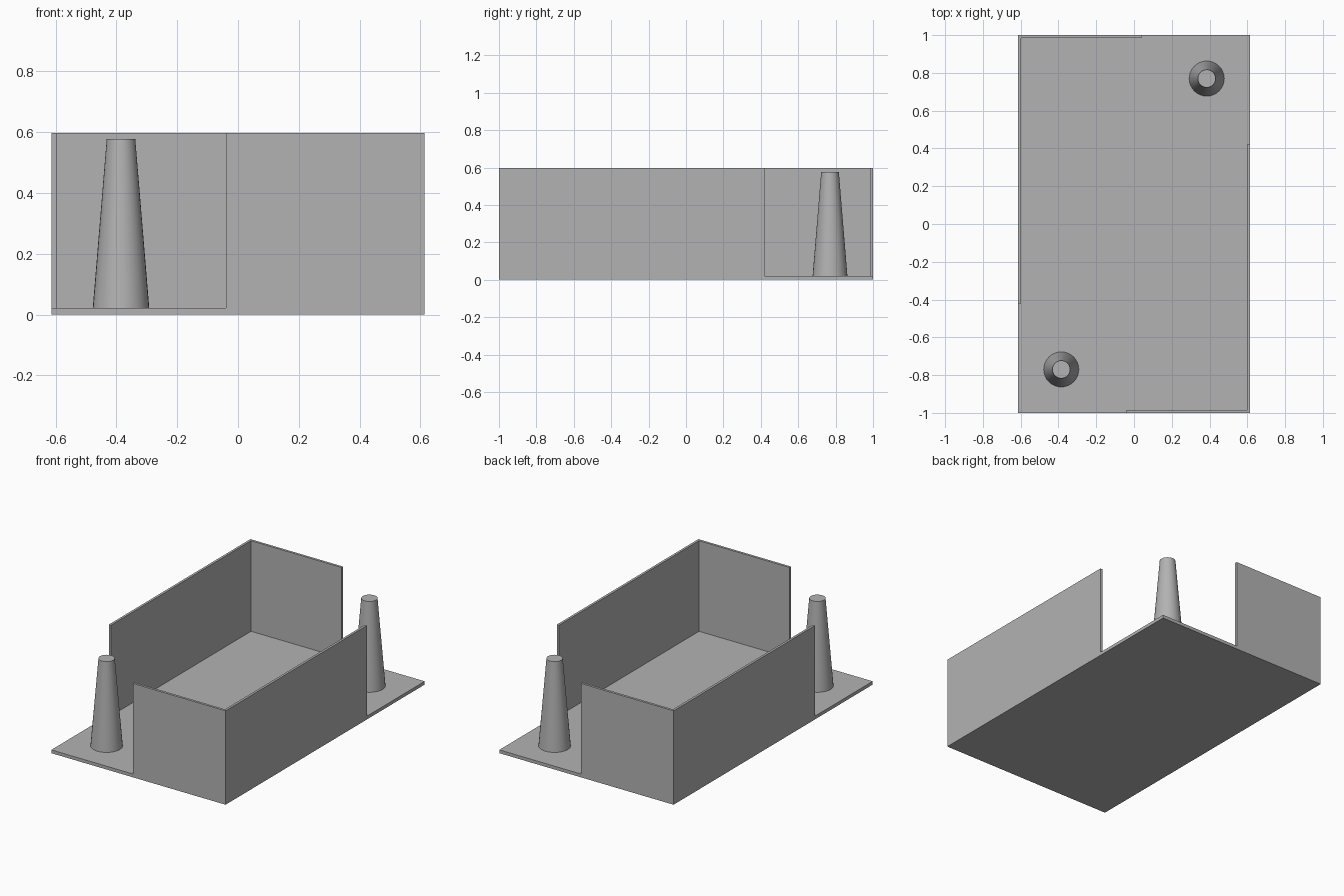
import bpy
import bmesh
import math
from mathutils import Matrix

W, L = 0.613, 1.0          # half width, half length
BASE, TOP, T = 0.021, 0.597, 0.0154

if "Cube" in bpy.data.objects:
    bpy.data.objects.remove(bpy.data.objects["Cube"], do_unlink=True)

grey = bpy.data.materials.new("light_grey")
grey.use_nodes = True
colour = (0.45, 0.45, 0.45, 1)
grey.diffuse_color = colour
grey.node_tree.nodes["Principled BSDF"].inputs["Base Color"].default_value = colour


def finish(name, bm):
    bmesh.ops.recalc_face_normals(bm, faces=bm.faces)
    mesh = bpy.data.meshes.new(name)
    bm.to_mesh(mesh)
    bm.free()
    mesh.materials.append(grey)
    obj = bpy.data.objects.new(name, mesh)
    bpy.context.collection.objects.link(obj)
    return obj


def extrude_plan(name, outline, z0, z1, turn=0):
    """Extrude a plan outline upward, turned about the z axis."""
    bm = bmesh.new()
    face = bm.faces.new([bm.verts.new((x, y, z0)) for x, y in outline])
    result = bmesh.ops.extrude_face_region(bm, geom=[face], use_keep_orig=True)
    top = [v for v in result["geom"] if isinstance(v, bmesh.types.BMVert)]
    bmesh.ops.translate(bm, verts=top, vec=(0, 0, z1 - z0))
    bm.transform(Matrix.Rotation(turn, 4, "Z"))
    return finish(name, bm)


def post(name, x, y):
    """Tapered round post standing on the base."""
    bm = bmesh.new()
    height = 0.577 - BASE
    bmesh.ops.create_cone(bm, cap_ends=True, segments=32, radius1=0.093,
                          radius2=0.047, depth=height,
                          matrix=Matrix.Translation((x, y, BASE + height / 2)))
    obj = finish(name, bm)
    bpy.ops.object.select_all(action="DESELECT")
    obj.select_set(True)
    bpy.context.view_layer.objects.active = obj
    bpy.ops.object.shade_smooth_by_angle(angle=math.radians(30))


# Base plate
extrude_plan("base_plate", [(-W, -L), (W, -L), (W, L), (-W, L)], 0, BASE)

# Two L-shaped corner walls, one turned half way round
corner = [(-0.04, -L), (W, -L), (W, 0.42), (W - T, 0.42),
          (W - T, -L + T), (-0.04, -L + T)]
extrude_plan("front_left_corner_wall", corner, BASE, TOP)
extrude_plan("back_right_corner_wall", corner, BASE, TOP, math.pi)

# Posts in the two open corners
post("front_right_post", -0.385, -0.77)
post("back_left_post", 0.385, 0.77)
